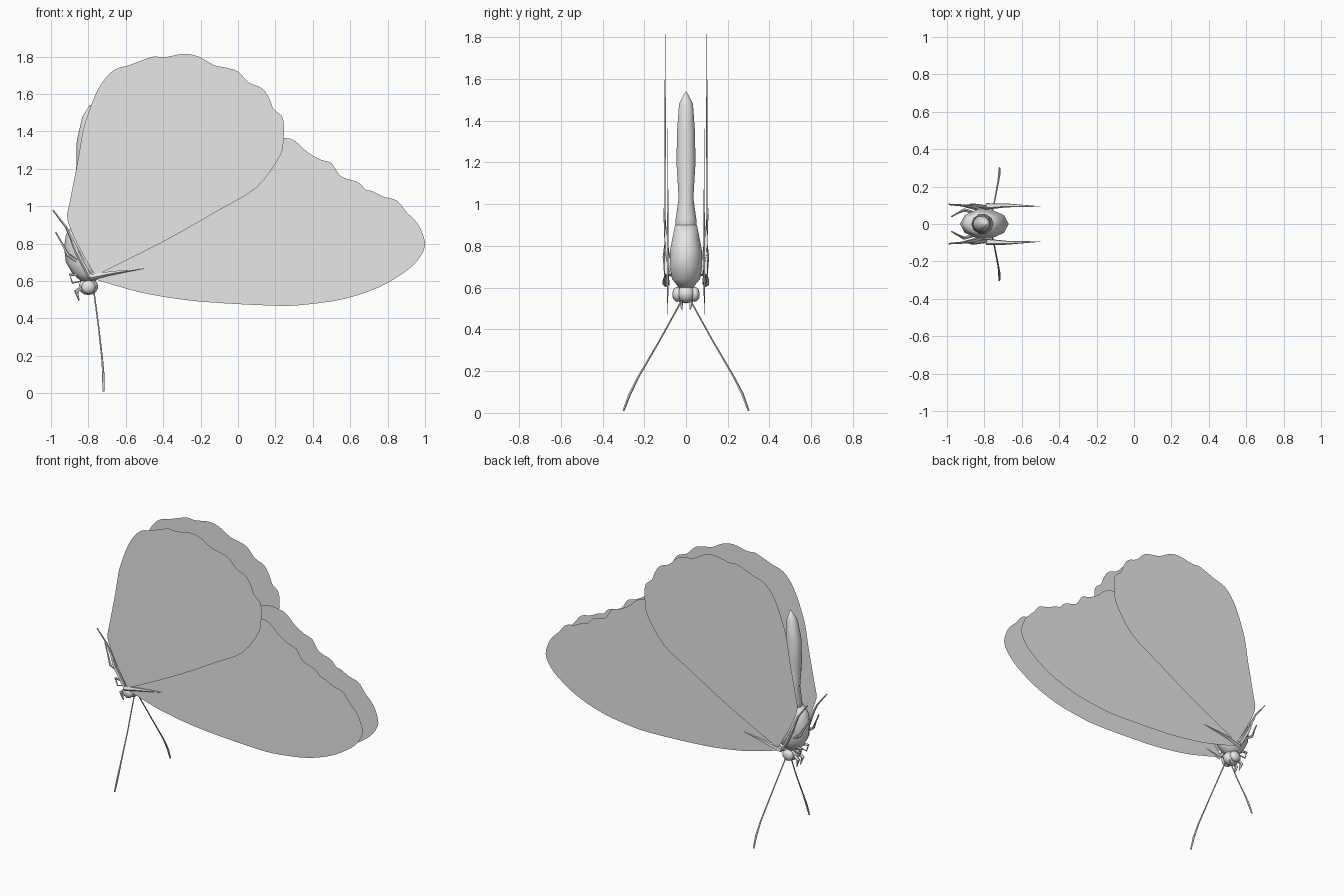
import bpy
import bmesh
import math
from mathutils import Vector

cube = bpy.data.objects.get("Cube")
if cube:
    bpy.data.objects.remove(cube, do_unlink=True)

grey = bpy.data.materials.new("pale grey")
grey.use_nodes = True
GREY = (0.8, 0.8, 0.8, 1)
grey.diffuse_color = GREY
for node in grey.node_tree.nodes:
    if node.type == 'BSDF_PRINCIPLED':
        node.inputs["Base Color"].default_value = GREY


def finish(bm, name, smooth=False):
    """Turn a bmesh into a named, coloured object."""
    mesh = bpy.data.meshes.new(name)
    for face in bm.faces:
        face.smooth = smooth
    bm.to_mesh(mesh)
    bm.free()
    mesh.materials.append(grey)
    obj = bpy.data.objects.new(name, mesh)
    bpy.context.collection.objects.link(obj)
    return obj


def spline(points, steps=3):
    """Pass a smooth open curve through the points."""
    pts = [Vector(p) for p in points]
    pts = [pts[0]] + pts + [pts[-1]]
    out = []
    for a, b, c, d in zip(pts, pts[1:], pts[2:], pts[3:]):
        for i in range(steps):
            t = i / steps
            out.append(0.5 * (2 * b + (c - a) * t + (2 * a - 5 * b + 4 * c - d) * t * t
                              + (3 * b - a - 3 * c + d) * t * t * t))
    out.append(pts[-1])
    return out


def wing(name, outline, side, y_root, slope):
    """Thin sheet filled inside an outline, leaning in slightly toward its tip."""
    bm = bmesh.new()
    verts = [bm.verts.new((p.x, side * (y_root - slope * p.x), p.y))
             for p in spline(outline)]
    face = bm.faces.new(verts)
    face.normal_update()
    if face.normal.y * side < 0:
        face.normal_flip()
    bmesh.ops.triangulate(bm, faces=bm.faces[:])
    return finish(bm, name)


def loft(name, rings, sides):
    """Stack of horizontal ellipses: height, centre x, radius x, radius y."""
    bm = bmesh.new()
    loops = []
    for z, x, rx, ry in rings:
        angles = [math.tau * i / sides for i in range(sides)]
        loops.append([bm.verts.new((x + rx * math.cos(a), ry * math.sin(a), z))
                      for a in angles])
    for low, high in zip(loops, loops[1:]):
        for i in range(sides):
            j = (i + 1) % sides
            bm.faces.new((low[i], low[j], high[j], high[i]))
    bm.faces.new(loops[0][::-1])
    bm.faces.new(loops[-1])
    bmesh.ops.remove_doubles(bm, verts=bm.verts[:], dist=0.0005)
    bmesh.ops.recalc_face_normals(bm, faces=bm.faces[:])
    return finish(bm, name, True)


def tube(name, points, radii, side, sides=5):
    """Tapering tube along a path on one side of the body."""
    pts = [Vector((x, side * y, z)) for x, y, z in points]
    bm = bmesh.new()
    loops = []
    for i, p in enumerate(pts):
        along = (pts[min(i + 1, len(pts) - 1)] - pts[max(i - 1, 0)]).normalized()
        u = along.orthogonal().normalized() if i == 0 else (u - along * u.dot(along)).normalized()
        v = along.cross(u)
        loops.append([bm.verts.new(p + radii[i] * (u * math.cos(math.tau * k / sides)
                                                   + v * math.sin(math.tau * k / sides)))
                      for k in range(sides)])
    for a, b in zip(loops, loops[1:]):
        for k in range(sides):
            n = (k + 1) % sides
            bm.faces.new((a[k], a[n], b[n], b[k]))
    bm.faces.new(loops[0][::-1])
    bm.faces.new(loops[-1])
    bmesh.ops.recalc_face_normals(bm, faces=bm.faces[:])
    return finish(bm, name)


def ball(name, centre, size, segments=10, rings=7):
    bm = bmesh.new()
    bmesh.ops.create_uvsphere(bm, u_segments=segments, v_segments=rings, radius=1)
    for v in bm.verts:
        v.co = Vector(centre) + v.co * Vector(size)
    return finish(bm, name, True)


# Wing outlines as (x, z), starting and ending near the root
FOREWING = [(-.8, .62), (-.6, .56), (-.45, .525), (-.2, .49), (.2, .468), (.37, .475),
            (.57, .505), (.75, .565), (.88, .64), (.96, .71), (1, .79), (.98, .87),
            (.95, .92), (.9, .97), (.85, 1.03), (.78, 1.05), (.72, 1.08), (.68, 1.09),
            (.64, 1.13), (.55, 1.16), (.5, 1.23), (.44, 1.25), (.37, 1.29), (.31, 1.345),
            (.25, 1.365), (.1, 1.35), (-.3, 1.1), (-.77, .66)]
HINDWING = [(-.77, .64), (-.86, .8), (-.912, .93), (-.9, 1.02), (-.855, 1.25), (-.83, 1.4),
            (-.8, 1.5), (-.76, 1.6), (-.72, 1.67), (-.66, 1.73), (-.58, 1.755), (-.5, 1.785),
            (-.45, 1.8), (-.39, 1.797), (-.29, 1.815), (-.21, 1.8), (-.13, 1.755),
            (-.06, 1.74), (0, 1.72), (.06, 1.66), (.13, 1.63), (.17, 1.57), (.19, 1.52),
            (.235, 1.48), (.245, 1.43), (.243, 1.36), (.225, 1.27), (.1, 1.1),
            (-.1, .98), (-.4, .81), (-.74, .64)]

# Body: head down, abdomen pointing up
loft("thorax", [(.6, -.8, .04, .035), (.64, -.8, .085, .07), (.7, -.8, .12, .082),
                (.78, -.8, .13, .08), (.85, -.815, .105, .066), (.9, -.815, .07, .055)], 10)
loft("abdomen", [(.84, -.81, .065, .055), (.93, -.81, .055, .052), (1.03, -.81, .045, .037),
                 (1.2, -.815, .05, .048), (1.35, -.815, .047, .045), (1.48, -.8, .032, .035),
                 (1.54, -.79, .003, .003)], 10)
ball("head", (-.8, 0, .57), (.055, .045, .045))

# Paired parts
for label, s in (("left", 1), ("right", -1)):
    # The front faces -y, so the sides of the insect lie along y
    where = "back" if s > 0 else "front"
    wing(where + "_forewing", FOREWING, s, .088, .004)
    wing(where + "_hindwing", HINDWING, s, .098, .005)
    ball(where + "_eye", (-.8, s * .042, .568), (.04, .024, .036))
    tube(where + "_antenna", [(-.77, .02, .54), (-.745, .125, .35), (-.725, .23, .17),
                              (-.72, .27, .09), (-.72, .3, .01)],
         [.004, .004, .005, .007, .005], s)
    tube(where + "_wing_root_spike", [(-.79, .095, .62), (-.68, .1, .642), (-.5, .094, .668)],
         [.018, .011, .001], s)
    tube(where + "_wing_root_tuft", [(-.79, .09, .62), (-.86, .1, .75), (-.91, .095, .86)],
         [.012, .012, .002], s)
    tube(where + "_hind_leg", [(-.8, .07, .66), (-.86, .09, .76), (-.92, .1, .89),
                               (-.99, .105, .98)], [.012, .012, .006, .004], s)
    tube(where + "_middle_leg", [(-.82, .05, .68), (-.91, .075, .74), (-.94, .06, .8),
                                 (-.975, .04, .86)], [.01, .009, .005, .004], s)
    tube(where + "_front_leg", [(-.82, .03, .63), (-.9, .035, .635), (-.885, .035, .59),
                                (-.84, .03, .6)], [.009, .008, .005, .004], s)
    tube(where + "_mouth_feeler", [(-.83, .02, .57), (-.865, .025, .545), (-.85, .02, .495)],
         [.012, .012, .003], s)
